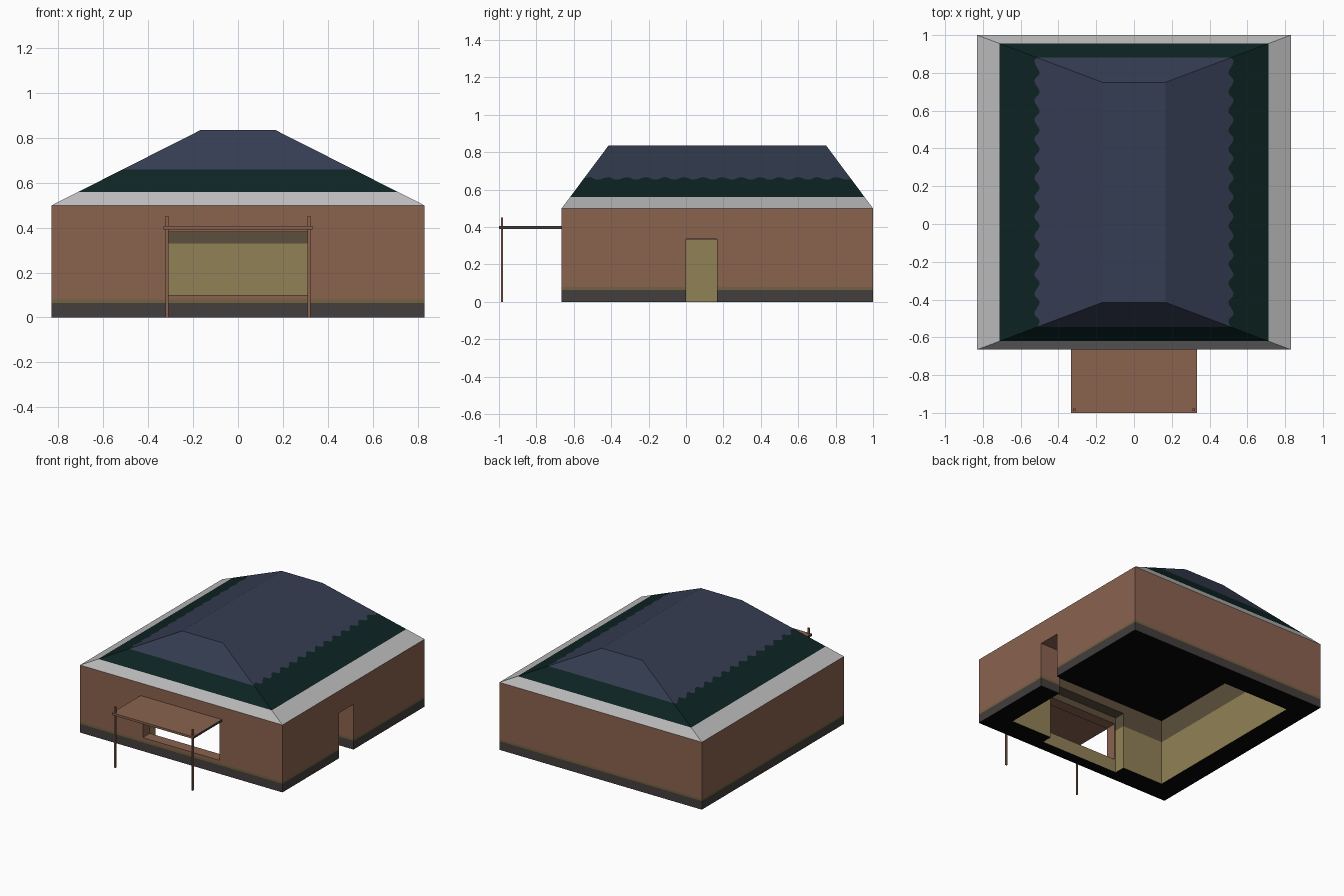
import bpy, bmesh, math
from mathutils import Vector

if "Cube" in bpy.data.objects:
    bpy.data.objects.remove(bpy.data.objects["Cube"])


def mat(name, r, g, b):
    lin = [((c / 255 + 0.055) / 1.055) ** 2.4 if c > 10 else c / 255 / 12.92 for c in (r, g, b)]
    m = bpy.data.materials.new(name)
    m.diffuse_color = (*lin, 1)
    m.use_nodes = True
    m.node_tree.nodes["Principled BSDF"].inputs["Base Color"].default_value = m.diffuse_color
    return m


BRICK = mat("clay brown", 138, 99, 79)
DARK = mat("base dark grey", 67, 62, 61)
OLIVE = mat("olive trim", 116, 98, 64)
KHAKI = mat("inside khaki", 145, 129, 86)
SHADE = mat("inside dark khaki", 92, 79, 60)
BLACK = mat("near black", 6, 6, 6)
GREY = mat("eave grey", 188, 188, 188)
GREEN = mat("dark green", 13, 36, 35)
NAVY = mat("slate navy", 53, 61, 82)


def new_object(name, bm, mats):
    me = bpy.data.meshes.new(name)
    bm.to_mesh(me)
    bm.free()
    for m in mats:
        me.materials.append(m)
    ob = bpy.data.objects.new(name, me)
    bpy.context.collection.objects.link(ob)
    return ob


def box(name, lo, hi, mats=()):
    bm = bmesh.new()
    bmesh.ops.create_cube(bm, size=1)
    for v in bm.verts:
        v.co = Vector([lo[i] + (hi[i] - lo[i]) * (v.co[i] + 0.5) for i in range(3)])
    return new_object(name, bm, mats)


# Walls: solid block with room, window recess, window and door cut out
walls = box("walls", (-.83, -.665, 0), (.83, 1, .5))
cutters = [
    box("room_cutter", (-.667, -.5, -.1), (.667, .833, .498)),
    box("recess_cutter", (-.325, -.582, -.1), (.325, -.4, .43)),
    box("window_cutter", (-.315, -.8, .1), (.315, -.45, .38)),
    box("door_cutter", (.6, 0, -.1), (.95, .167, .335)),
]
for c in cutters:
    c.hide_render = True
    md = walls.modifiers.new("cut", 'BOOLEAN')
    md.operation = 'DIFFERENCE'
    md.solver = 'EXACT'
    md.object = c
bpy.context.view_layer.update()
dg = bpy.context.evaluated_depsgraph_get()
cut_mesh = bpy.data.meshes.new_from_object(walls.evaluated_get(dg))
bm = bmesh.new()
bm.from_mesh(cut_mesh)
for ob in cutters + [walls]:
    bpy.data.objects.remove(ob)

# Slice the walls into colour zones
planes = [((0, 0, z), (0, 0, 1)) for z in (.064, .08, .33)]
for co, no in planes:
    bmesh.ops.bisect_plane(bm, geom=bm.verts[:] + bm.edges[:] + bm.faces[:],
                           plane_co=co, plane_no=no, dist=1e-5)
bm.normal_update()
for f in bm.faces:
    c = f.calc_center_median()
    f.material_index = 0
    inside = abs(c.x) < .672 and -.59 < c.y < .84
    if f.normal.z < -.5 and (c.z < .01 or c.z > .47):
        f.material_index = 5
    elif inside:
        f.material_index = 4 if c.z > .33 else 3
    elif abs(f.normal.z) < .5:
        f.material_index = 1 if c.z < .064 else 2 if c.z < .08 else 0
new_object("walls", bm, [BRICK, DARK, OLIVE, KHAKI, SHADE, BLACK])

# Hipped roof with flat top; green band has a scalloped edge on the long slopes
bm = bmesh.new()


def roof_pt(x_side, t, z):
    k = (z - .5) / .335
    y0, y1 = -.665 + .25 * k, 1 - .25 * k
    return Vector((x_side * (.83 - .663 * k), y0 + (y1 - y0) * t, z))


def face(pts, index):
    f = bm.faces.new([bm.verts.new(p) for p in pts])
    f.material_index = index


def levels(t):
    return [.5, .56, .66 + .007 * math.sin(t * 14 * 2 * math.pi), .835]


N = 112
for s in (-1, 1):
    for i in range(N):
        a, b = i / N, (i + 1) / N
        za, zb = levels(a), levels(b)
        for j in range(3):
            face([roof_pt(s, a, za[j]), roof_pt(s, b, zb[j]),
                  roof_pt(s, b, zb[j + 1]), roof_pt(s, a, za[j + 1])], j)
for t in (0, 1):
    z = levels(0)
    for j in range(3):
        face([roof_pt(-1, t, z[j]), roof_pt(1, t, z[j]),
              roof_pt(1, t, z[j + 1]), roof_pt(-1, t, z[j + 1])], j)
face([roof_pt(-1, 0, .835), roof_pt(1, 0, .835), roof_pt(1, 1, .835), roof_pt(-1, 1, .835)], 2)
bmesh.ops.remove_doubles(bm, verts=bm.verts[:], dist=1e-4)
bmesh.ops.recalc_face_normals(bm, faces=bm.faces[:])
if max(bm.faces, key=lambda f: f.calc_center_median().z).normal.z < 0:
    bmesh.ops.reverse_faces(bm, faces=bm.faces[:])
new_object("roof", bm, [GREY, GREEN, NAVY])

# Awning over the window, dark on its two side edges
awning = box("awning", (-.333, -1, .391), (.333, -.665, .407), [BRICK, DARK])
for p in awning.data.polygons:
    p.material_index = 1 if abs(p.normal.x) > .5 else 0

# Thin awning posts
for s, side in ((-1, "left"), (1, "right")):
    x = s * .316
    box("awning_post_" + side, (x - .006, -.99, 0), (x + .006, -.978, .452), [BRICK])
